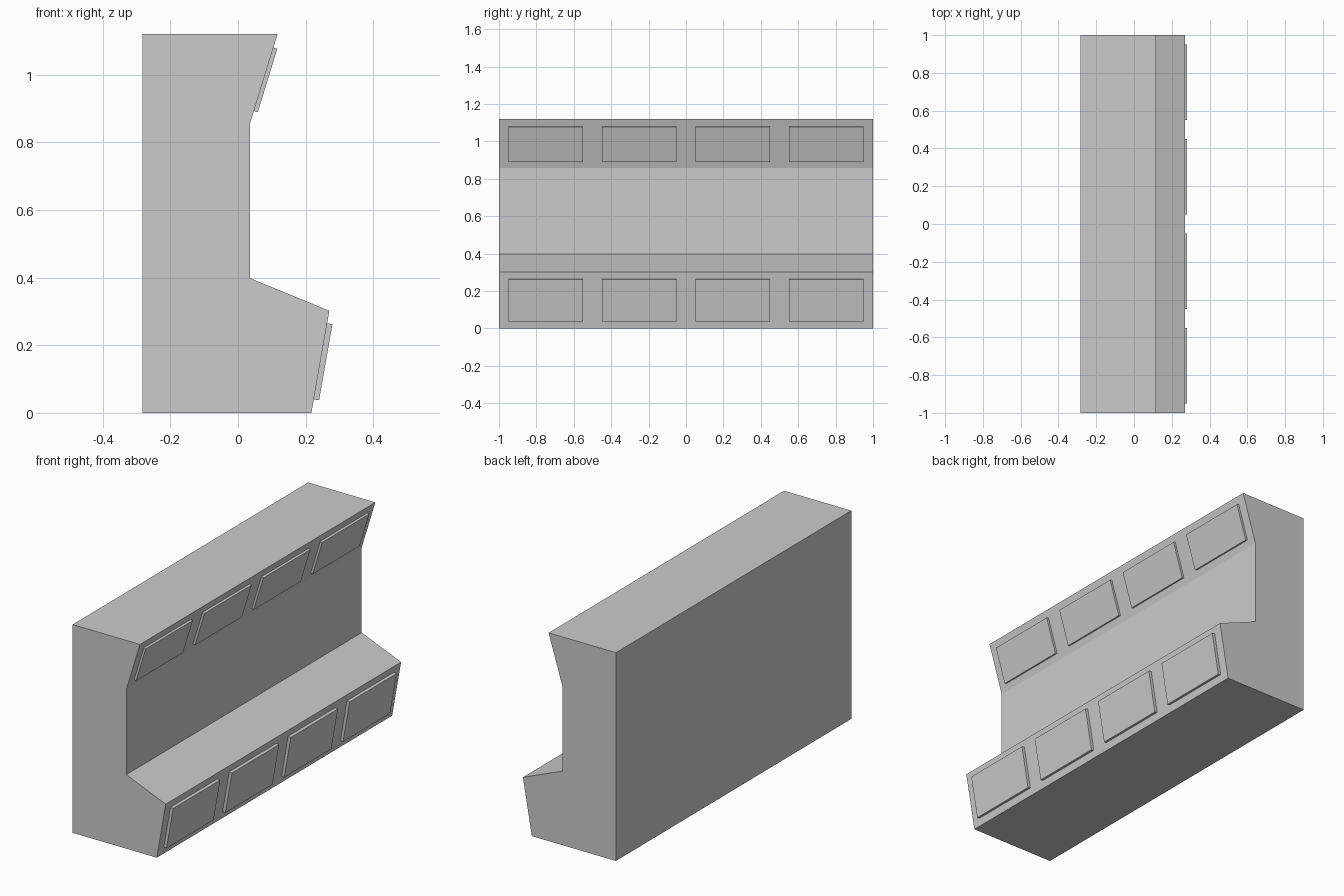
import bpy
import bmesh
from mathutils import Vector

cube = bpy.data.objects.get("Cube")
if cube:
    bpy.data.objects.remove(cube, do_unlink=True)

grey = bpy.data.materials.new("plain grey")
grey.use_nodes = True
colour = (0.6, 0.6, 0.6, 1)
grey.diffuse_color = colour
grey.node_tree.nodes["Principled BSDF"].inputs["Base Color"].default_value = colour


def extrude_profile(name, points, y0, y1):
    """Extrude a closed x-z outline along y."""
    bm = bmesh.new()
    face = bm.faces.new([bm.verts.new((x, y0, z)) for x, z in points])
    new = bmesh.ops.extrude_face_region(bm, geom=[face])["geom"]
    verts = [v for v in new if isinstance(v, bmesh.types.BMVert)]
    bmesh.ops.translate(bm, verts=verts, vec=(0, y1 - y0, 0))
    bmesh.ops.recalc_face_normals(bm, faces=bm.faces)
    mesh = bpy.data.meshes.new(name)
    bm.to_mesh(mesh)
    bm.free()
    mesh.materials.append(grey)
    obj = bpy.data.objects.new(name, mesh)
    bpy.context.collection.objects.link(obj)


# Cabinet body with a sloping shelf and canopy
low_a, low_b = (0.217, 0), (0.27, 0.302)
top_a, top_b = (0.036, 0.857), (0.117, 1.12)
body = [(-0.283, 0), low_a, low_b, (0.036, 0.398), top_a, top_b, (-0.283, 1.12)]
extrude_profile("cabinet_body", body, -1, 1)


def panel_row(name, a, b, z0, z1, thick):
    """Four raised panels lying on the slope from a to b."""
    a, b = Vector(a), Vector(b)
    along = (b - a).normalized()
    out = Vector((along.y, -along.x)) * thick
    lo = a.lerp(b, (z0 - a.y) / (b.y - a.y))
    hi = a.lerp(b, (z1 - a.y) / (b.y - a.y))
    for i in range(4):
        y = -0.75 + 0.5 * i
        extrude_profile(f"{name}_{i + 1}", [lo, lo + out, hi + out, hi], y - 0.2, y + 0.2)


# Raised panels on the lower front and the canopy
panel_row("lower_panel", low_a, low_b, 0.04, 0.265, 0.016)
panel_row("upper_panel", top_a, top_b, 0.893, 1.08, 0.012)
